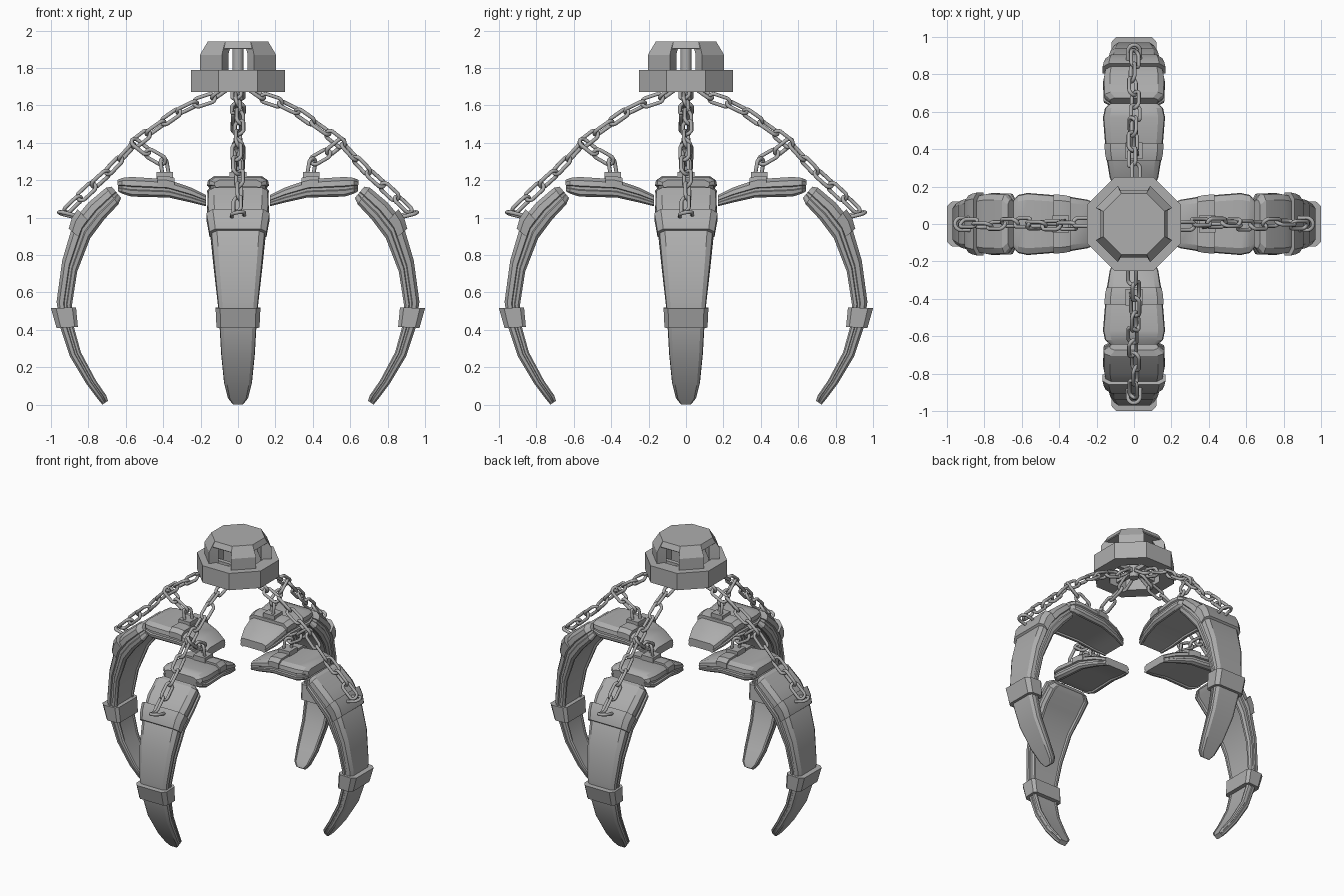
import bpy, bmesh, math, random
from mathutils import Vector, Matrix

random.seed(4)
cube = bpy.data.objects.get("Cube")
if cube:
    bpy.data.objects.remove(cube)

steel = bpy.data.materials.new("steel_grey")
steel.use_nodes = True
GREY = (0.42, 0.42, 0.42, 1)
steel.diffuse_color = GREY
steel.node_tree.nodes["Principled BSDF"].inputs["Base Color"].default_value = GREY


def finish(bm, name, angle=30, copies=1):
    """Turn a bmesh into objects, repeated around the z axis."""
    bmesh.ops.recalc_face_normals(bm, faces=bm.faces)
    mesh = bpy.data.meshes.new(name)
    bm.to_mesh(mesh)
    bm.free()
    mesh.materials.append(steel)
    mesh.polygons.foreach_set("use_smooth", [True] * len(mesh.polygons))
    mesh.set_sharp_from_angle(angle=math.radians(angle))
    for i in range(copies):
        ob = bpy.data.objects.new(f"{name}_{i + 1}" if copies > 1 else name, mesh)
        ob.rotation_euler.z = i * math.tau / copies
        bpy.context.collection.objects.link(ob)


def bridge(bm, rings, closed=False, caps=True):
    n = len(rings[0])
    pairs = list(zip(rings, rings[1:])) + ([(rings[-1], rings[0])] if closed else [])
    for a, b in pairs:
        for j in range(n):
            k = (j + 1) % n
            bm.faces.new((a[j], a[k], b[k], b[j]))
    if caps and not closed:
        bm.faces.new(rings[0])
        bm.faces.new(rings[-1])


def loft(name, stations, section):
    """Station: outer r, outer z, inner r, inner z, half width."""
    bm = bmesh.new()
    full = section + [(-w, t) for w, t in reversed(section)]
    rings = []
    for ro, zo, ri, zi, half in stations:
        rings.append([bm.verts.new((ri + (ro - ri) * t, w * half, zi + (zo - zi) * t))
                      for w, t in full])
    bridge(bm, rings)
    finish(bm, name, 28, 4)


# Cross-sections as (width, depth) fractions; depth 1 is the outside
SHELL = [(0.78, 1.0), (0.97, 0.82), (1.0, 0.55), (0.94, 0.5), (0.94, 0.36),
         (1.0, 0.31), (0.98, 0.12), (0.88, 0.0), (0.78, 0.0), (0.74, 0.1)]
COLLAR = [(0.8, 1.0), (1.0, 0.8), (1.0, 0.15), (0.85, 0.0)]
SADDLE = [(0.8, 1.0), (1.0, 0.8), (1.0, 0.45)]

loft("upper_arm", [
    (0.17, 1.12, 0.17, 1.06, 0.10), (0.25, 1.16, 0.25, 1.08, 0.13),
    (0.38, 1.205, 0.37, 1.107, 0.15), (0.57, 1.217, 0.57, 1.112, 0.166),
    (0.62, 1.212, 0.62, 1.128, 0.155), (0.645, 1.2, 0.64, 1.138, 0.128)], SHELL)
loft("claw", [
    (0.675, 1.165, 0.625, 1.105, 0.13), (0.705, 1.16, 0.64, 1.07, 0.163),
    (0.80, 1.08, 0.715, 0.99, 0.165), (0.875, 0.99, 0.79, 0.89, 0.15),
    (0.94, 0.77, 0.86, 0.71, 0.13), (0.97, 0.55, 0.888, 0.53, 0.108),
    (0.95, 0.41, 0.876, 0.41, 0.098), (0.90, 0.26, 0.84, 0.28, 0.09),
    (0.81, 0.11, 0.76, 0.13, 0.075), (0.75, 0.03, 0.705, 0.05, 0.055),
    (0.725, 0.0, 0.695, 0.02, 0.03)], SHELL)
loft("claw_collar", [(1.0, 0.515, 0.866, 0.52, 0.12),
                     (0.97, 0.41, 0.856, 0.415, 0.115)], COLLAR)
loft("claw_saddle", [(0.858, 1.045, 0.76, 0.94, 0.169),
                     (0.888, 1.0, 0.79, 0.9, 0.161),
                     (0.905, 0.94, 0.81, 0.86, 0.152)], SADDLE)
loft("arm_saddle", [(0.34, 1.212, 0.34, 1.10, 0.148),
                    (0.38, 1.222, 0.38, 1.11, 0.155),
                    (0.43, 1.222, 0.43, 1.11, 0.159)], SADDLE)


def box(bm, center, size, turn=0):
    m = (Matrix.Rotation(turn, 4, 'Z') @ Matrix.Translation(center)
         @ Matrix.Diagonal((*size, 1)))
    bmesh.ops.create_cube(bm, size=1, matrix=m)


# Chain mounting blocks
bm = bmesh.new()
box(bm, (0.392, 0, 1.225), (0.09, 0.09, 0.035))
finish(bm, "chain_mount", 30, 4)


# Chain links
def add_link(bm, center, axis, roll, straight, bend=0.026, wire=0.0105):
    axis = axis.normalized()
    side = Vector((0, 1, 0))
    side = (side - axis * side.dot(axis)).normalized()
    frame = Matrix((axis, side, axis.cross(side))).transposed()
    frame = frame @ Matrix.Rotation(roll, 3, 'X')
    rings = []
    for i in range(16):
        a = (i + 0.5) * math.tau / 16
        out = Vector((math.cos(a), math.sin(a), 0))
        mid = out * bend + Vector((math.copysign(straight, out.x), 0, 0))
        ring = []
        for j in range(8):
            b = j * math.tau / 8
            p = mid + out * wire * math.cos(b) + Vector((0, 0, wire * math.sin(b)))
            ring.append(bm.verts.new(Vector(center) + frame @ p))
        rings.append(ring)
    bridge(bm, rings, closed=True)


def along(points, d):
    for a, b in zip(points, points[1:]):
        length = (b - a).length
        if d <= length:
            return a.lerp(b, d / length)
        d -= length
    return points[-1]


def chain(name, path, count, extra=()):
    pts = [Vector((r, 0, z)) for r, z in path]
    total = sum((b - a).length for a, b in zip(pts, pts[1:]))
    pitch = total / count
    bm = bmesh.new()
    for i in range(count):
        a, b = along(pts, i * pitch), along(pts, (i + 1) * pitch)
        sway = Vector((0, random.uniform(-0.012, 0.012), 0))
        roll = math.radians(35 + 90 * (i % 2) + random.uniform(-15, 15))
        add_link(bm, (a + b) / 2 + sway, b - a, roll, pitch / 2 - 0.018)
    for center, axis, roll in extra:
        add_link(bm, center, Vector(axis), roll, 0.02, 0.034)
    finish(bm, name, 60, 4)


chain("main_chain", [(0.05, 1.70), (0.11, 1.65), (0.28, 1.593), (0.43, 1.487),
                     (0.545, 1.406), (0.68, 1.257), (0.81, 1.139), (0.92, 1.035)], 11,
      [((0.905, 0, 1.015), (1, 0, 0.25), 0.15)])
chain("branch_chain", [(0.56, 1.41), (0.46, 1.33), (0.37, 1.285), (0.385, 1.22)], 3)


# Hub: hollow octagonal ring, corner legs, cap plate and centre shaft
def octagon(bm, apothem, z):
    r = apothem / math.cos(math.pi / 8)
    return [bm.verts.new((r * math.cos(a), r * math.sin(a), z))
            for a in [(i + 0.5) * math.pi / 4 for i in range(8)]]


bm = bmesh.new()
bridge(bm, [octagon(bm, a, z) for a, z in
            ((0.25, 1.67), (0.25, 1.79), (0.16, 1.79), (0.16, 1.67))], closed=True)
finish(bm, "hub_ring", 20)

bm = bmesh.new()
bridge(bm, [octagon(bm, a, z) for a, z in ((0.175, 1.90), (0.18, 1.905), (0.163, 1.94))])
finish(bm, "hub_cap", 20)

bm = bmesh.new()
rings = []
for outer, inner, half, z in ((0.205, 0.14, 0.083, 1.78), (0.205, 0.14, 0.083, 1.87),
                              (0.164, 0.10, 0.066, 1.939)):
    rings.append([bm.verts.new(Matrix.Rotation(math.pi / 4, 3, 'Z') @ Vector((x, y, z)))
                  for x, y in ((outer, half), (outer, -half), (inner, -half * 0.8),
                               (inner, half * 0.8))])
bridge(bm, rings)
finish(bm, "hub_leg", 20, 4)

bm = bmesh.new()
bmesh.ops.create_cone(bm, cap_ends=True, segments=16, radius1=0.03, radius2=0.03,
                      depth=0.25, matrix=Matrix.Translation((0, 0, 1.79)))
finish(bm, "hub_shaft", 40)

bm = bmesh.new()
for turn in (0, math.pi / 2):
    box(bm, (0, 0, 1.71), (0.34, 0.03, 0.03), turn)
finish(bm, "hub_cross_bars", 30)
